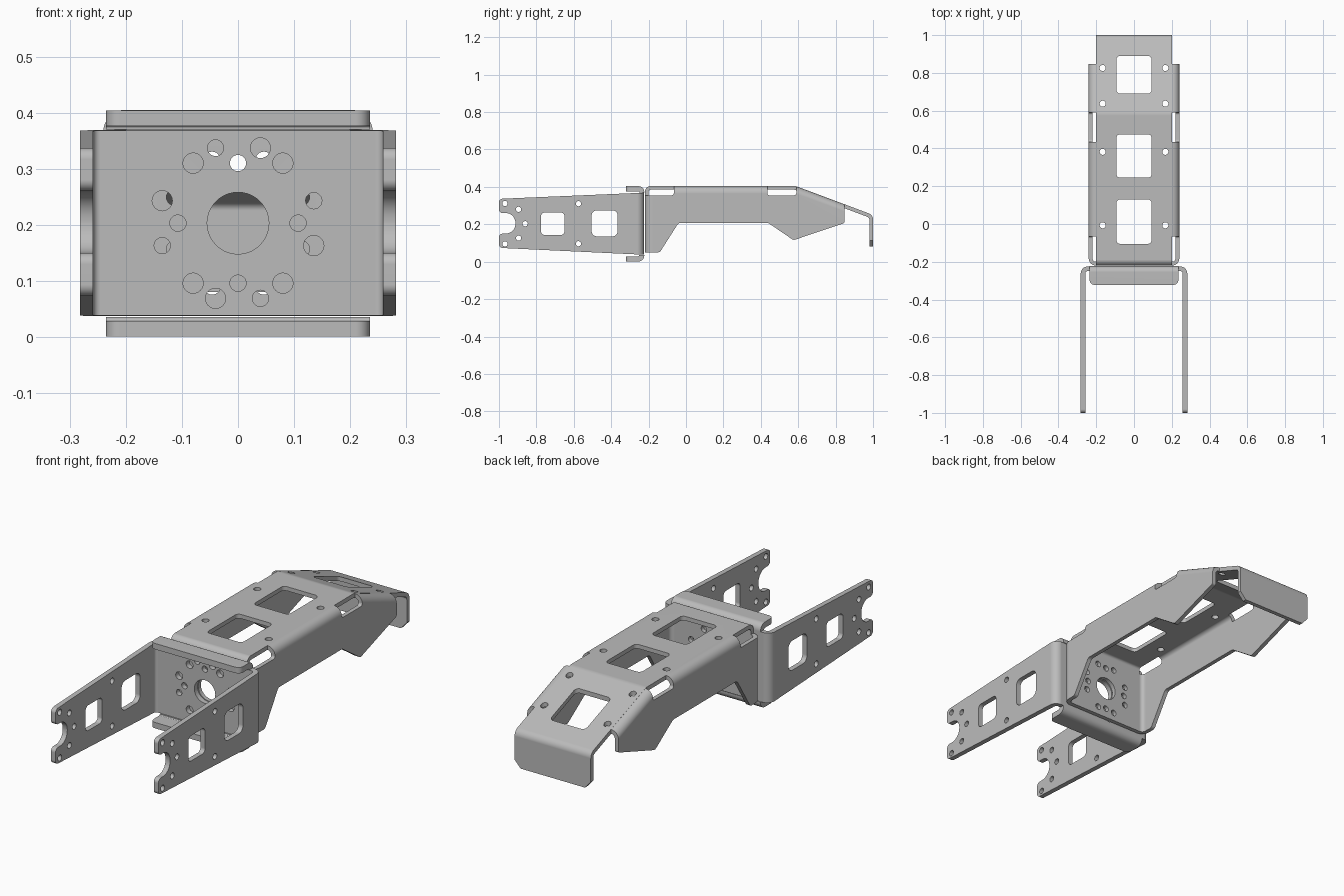
import bpy, bmesh, math
from mathutils import Vector

cube = bpy.data.objects.get("Cube")
if cube:
    bpy.data.objects.remove(cube, do_unlink=True)

GREY = (0.5, 0.5, 0.5, 1)
metal = bpy.data.materials.new("grey metal")
metal.use_nodes = True
metal.diffuse_color = GREY
metal.node_tree.nodes["Principled BSDF"].inputs["Base Color"].default_value = GREY


def rounded(points, closed=True):
    """Round the corners of a 2D path; each point is (a, b) or (a, b, radius)."""
    out, n = [], len(points)
    for i, p in enumerate(points):
        v = Vector(p[:2])
        if len(p) < 3 or (not closed and i in (0, n - 1)):
            out.append(v)
            continue
        d1 = (Vector(points[i - 1][:2]) - v).normalized()
        d2 = (Vector(points[(i + 1) % n][:2]) - v).normalized()
        half = d1.angle(d2) / 2
        start = v + d1 * (p[2] / math.tan(half))
        centre = v + (d1 + d2).normalized() * (p[2] / math.sin(half))
        ray = start - centre
        sweep = math.pi - 2 * half
        sign = 1 if d1.cross(d2) < 0 else -1
        for k in range(9):
            t = sign * sweep * k / 8
            c, s = math.cos(t), math.sin(t)
            out.append(centre + Vector((ray.x * c - ray.y * s, ray.x * s + ray.y * c)))
    return out


def strip(points, thickness):
    """Outline of bent sheet following an open centre line."""
    path = rounded(points, False)
    left, right = [], []
    for i, p in enumerate(path):
        d1 = (p - path[max(i - 1, 0)]).normalized()
        d2 = (path[min(i + 1, len(path) - 1)] - p).normalized()
        tangent = (d1 + d2).normalized()
        shift = Vector((-tangent.y, tangent.x)) * thickness / 2
        shift /= max(tangent.dot(d1), tangent.dot(d2))
        left.append(p + shift)
        right.append(p - shift)
    return left + right[::-1]


def circle(a, b, r, sides=24):
    return [Vector((a + r * math.cos(math.tau * k / sides),
                    b + r * math.sin(math.tau * k / sides))) for k in range(sides)]


def window(a0, a1, b0, b1, r=0.02):
    return rounded([(a0, b0, r), (a1, b0, r), (a1, b1, r), (a0, b1, r)])


PLACE = {"x": lambda a, b, t: (t, a, b),
         "y": lambda a, b, t: (a, t, b),
         "z": lambda a, b, t: (a, b, t)}


def solid(name, outlines, axis, stations):
    """Loft each outline along an axis; a station is (position, height offset)."""
    bm = bmesh.new()
    for outline in outlines:
        rings = []
        for t, dz in stations:
            ring = [bm.verts.new(PLACE[axis](p[0], p[1], t)) for p in outline]
            for v in ring:
                v.co.z += dz
            rings.append(ring)
        n = len(outline)
        for r1, r2 in zip(rings, rings[1:]):
            for i in range(n):
                bm.faces.new((r1[i], r1[(i + 1) % n], r2[(i + 1) % n], r2[i]))
        bm.faces.new(rings[0][::-1])
        bm.faces.new(rings[-1])
    bmesh.ops.recalc_face_normals(bm, faces=bm.faces)
    mesh = bpy.data.meshes.new(name)
    bm.to_mesh(mesh)
    bm.free()
    mesh.materials.append(metal)
    obj = bpy.data.objects.new(name, mesh)
    bpy.context.collection.objects.link(obj)
    return obj


def prism(name, outlines, axis, lo, hi):
    return solid(name, outlines, axis, [(lo, 0), (hi, 0)])


def finish(obj, cuts=(), mirror=None):
    """Cut, mirror and shade a part, then discard its cutters."""
    for cutter, operation in cuts:
        cutter.hide_render = True
        mod = obj.modifiers.new("cut", "BOOLEAN")
        mod.operation, mod.solver, mod.object = operation, "EXACT", cutter
    if mirror is not None:
        mod = obj.modifiers.new("mirror", "MIRROR")
        mod.use_axis = [i == mirror for i in range(3)]
        mod.use_mirror_merge = False
    bpy.context.view_layer.update()
    graph = bpy.context.evaluated_depsgraph_get()
    mesh = bpy.data.meshes.new_from_object(obj.evaluated_get(graph))
    obj.modifiers.clear()
    obj.data = mesh
    for cutter, _ in cuts:
        bpy.data.objects.remove(cutter, do_unlink=True)
    bpy.ops.object.select_all(action="DESELECT")
    obj.select_set(True)
    bpy.context.view_layer.objects.active = obj
    bpy.ops.object.shade_smooth_by_angle(angle=math.radians(20))
    obj.modifiers.new("flat faces", "WEIGHTED_NORMAL").keep_sharp = True


MID = 0.203   # height of the hub holes

# Fork: two arms and the mounting plate between them, bent from one sheet
fork = prism("fork_bracket", [strip([(-0.27, -1.05), (-0.27, -0.237, 0.025),
             (0.27, -0.237, 0.025), (0.27, -1.05)], 0.024)], "z", -0.05, 0.45)
arm_shape = prism("arm_shape", [rounded([
    (-0.2, 0.036), (-0.2, 0.37), (-1, 0.336, 0.02), (-1, 0.26, 0.02),
    (-0.912, 0.26, 0.052), (-0.912, 0.15, 0.052), (-1, 0.15, 0.02), (-1, 0.074, 0.02)])],
    "x", -0.4, 0.4)
arm_holes = [window(-0.775, -0.65, 0.143, 0.263), window(-0.505, -0.365, 0.135, 0.275, 0.03)]
arm_holes += [circle(y, MID + s * dz, 0.014) for s in (-1, 1)
              for y, dz in ((-0.968, 0.108), (-0.895, 0.077), (-0.575, 0.107))]
arm_holes.append(circle(-0.86, MID, 0.014))
BIG, SMALL = 0.018, 0.0145
hub = [circle(0, MID, 0.055, 40)]
hub += [circle(x, MID + z, SMALL) for x, z in
        ((0, 0.107), (0, -0.107), (0.107, 0), (-0.107, 0))]
plate_holes = hub + [circle(sx * 0.08, MID + sz * 0.107, BIG) for sx in (-1, 1) for sz in (-1, 1)]
for s in (-1, 1):   # alternating outer ring
    plate_holes += [circle(s * 0.04, MID + s * 0.134, BIG), circle(-s * 0.04, MID + s * 0.134, SMALL),
                    circle(s * 0.135, MID - s * 0.04, BIG), circle(s * 0.135, MID + s * 0.04, SMALL)]
finish(fork, [(arm_shape, "INTERSECT"),
              (prism("arm_holes", arm_holes, "x", -0.4, 0.4), "DIFFERENCE"),
              (prism("plate_holes", plate_holes, "y", -0.3, -0.21), "DIFFERENCE")])

# Upper and lower flanges of the mounting plate
for name, edge, root in (("upper_flange", 0.39, 0.37), ("lower_flange", 0.015, 0.036)):
    flange = prism(name, [strip([(-0.322, edge), (-0.237, edge, 0.018), (-0.237, root)], 0.028)],
                   "x", -0.235, 0.235)
    trim = prism("flange_trim", [rounded([(-0.235, -0.322, 0.025), (0.235, -0.322, 0.025),
                 (0.235, -0.2), (-0.235, -0.2)])], "z", -0.1, 0.5)
    finish(flange, [(trim, "INTERSECT")])

# Spine: end plate, long top, sloping top and tail lip bent from one strip
spine = prism("spine_plate", [strip([(-0.21, 0.05), (-0.21, 0.395, 0.022), (0.583, 0.395, 0.05),
              (0.99, 0.243, 0.025), (0.99, 0.08)], 0.02)], "x", -0.2, 0.2)
top_holes = [window(-0.093, 0.093, y0, y1) for y0, y1 in
             ((-0.105, 0.13), (0.245, 0.475), (0.69, 0.89))]
top_holes += [circle(s * 0.166, y, 0.016) for s in (-1, 1) for y in (-0.007, 0.382, 0.637, 0.826)]
end_holes = hub + [circle(sx * a, MID + sz * b, SMALL) for sx in (-1, 1) for sz in (-1, 1)
                   for a, b in ((0.113, 0.046), (0.046, 0.113))]
chamfers = [[(s * 0.16, 0.07), (s * 0.21, 0.07), (s * 0.21, 0.125)] for s in (-1, 1)]
finish(spine, [(prism("top_holes", top_holes, "z", 0.22, 0.5), "DIFFERENCE"),
               (prism("end_holes", end_holes, "y", -0.25, -0.15), "DIFFERENCE"),
               (prism("lip_chamfers", chamfers, "y", 0.95, 1.05), "DIFFERENCE")])

# Side walls with their upper bend, following the slope at the back
wall = solid("side_walls", [strip([(0.2, 0.395), (0.23, 0.395, 0.029), (0.23, -0.2)], 0.02)],
             "y", [(-0.18, 0), (0.583, 0), (0.9, -0.317 * 0.373)])
wall_shape = prism("wall_shape", [rounded([
    (-0.19, 0.05), (-0.14, 0.05, 0.02), (-0.04, 0.207, 0.02), (0.44, 0.207, 0.02),
    (0.575, 0.115, 0.02), (0.848, 0.207, 0.01), (0.848, 0.6), (0.59, 0.6), (0.59, 0.355, 0.012),
    (0.435, 0.355, 0.012), (0.435, 0.6), (-0.065, 0.6), (-0.065, 0.355, 0.012), (-0.19, 0.355)])],
    "x", 0.1, 0.3)
finish(wall, [(wall_shape, "INTERSECT")], mirror=0)

# Vertical bends joining the end plate to the side walls
corner = prism("corner_bends", [strip([(0.2, -0.21), (0.23, -0.21, 0.029), (0.23, -0.18)], 0.02)],
               "z", 0.05, 0.355)
finish(corner, mirror=0)
